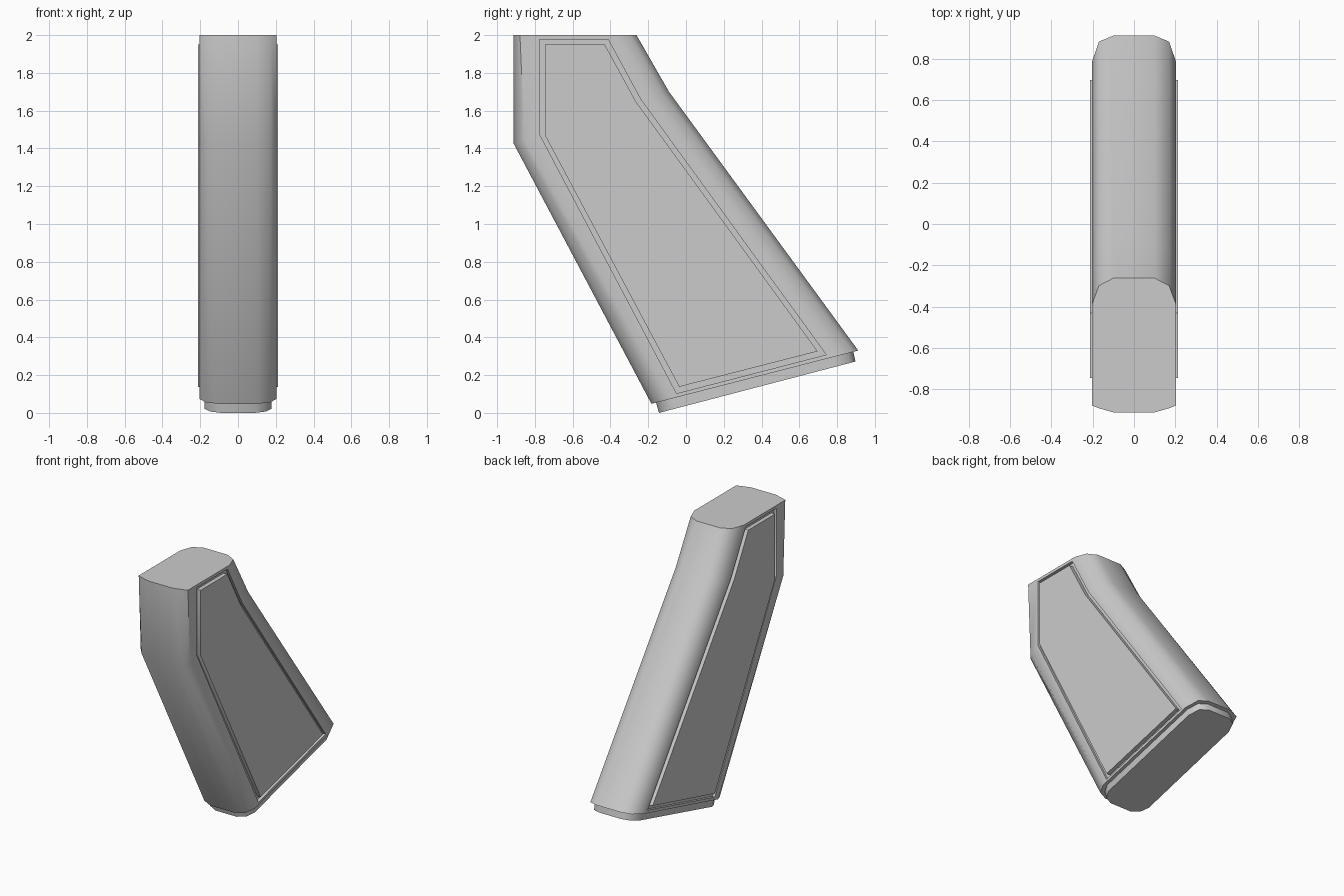
import bpy, bmesh, math
from mathutils import Vector

if "Cube" in bpy.data.objects:
    bpy.data.objects.remove(bpy.data.objects["Cube"])


def finish(bm, name, angle=53):
    bmesh.ops.recalc_face_normals(bm, faces=bm.faces)
    mesh = bpy.data.meshes.new(name)
    bm.to_mesh(mesh)
    bm.free()
    ob = bpy.data.objects.new(name, mesh)
    bpy.context.collection.objects.link(ob)
    bpy.ops.object.select_all(action='DESELECT')
    ob.select_set(True)
    bpy.context.view_layer.objects.active = ob
    bpy.ops.object.shade_smooth_by_angle(angle=math.radians(angle))
    return ob


def ring(bm, front, back, f_off, b_off, widths):
    """Rounded 12-point section running from front to back in the yz plane."""
    f, b = Vector(front), Vector(back)
    d = (b - f).normalized()
    pts = [f + d * o for o in (0, *f_off)] + [b - d * o for o in (*reversed(b_off), 0)]
    half = list(zip((*widths, *reversed(widths)), pts))
    loop = half + [(-x, p) for x, p in reversed(half)]
    return [bm.verts.new((x, p.x, p.y)) for x, p in loop]


def bridge(bm, a, b, skip=()):
    n = len(a)
    for i in range(n):
        if i not in skip:
            bm.faces.new((a[i], a[(i + 1) % n], b[(i + 1) % n], b[i]))


def outline(bm, pts, x):
    return [bm.verts.new((x, y, z)) for y, z in pts]


# Side recess and raised panel outlines (y, z), starting at top front
recess = [(-.775, 1.978), (-.413, 1.978), (-.24, 1.66), (.742, .308), (-.05, .103), (-.775, 1.475)]
panel = [(-.746, 1.95), (-.43, 1.95), (-.265, 1.648), (.697, .326), (-.036, .138), (-.746, 1.468)]
FLOOR, SIDE, PROUD = .183, .203, .213

# Grip body: three sections, with a sunken recess on each flat side
bm = bmesh.new()
w = (.1, .17, SIDE)
top = ring(bm, (-.912, 2), (-.262, 2), (.02, .033), (.037, .125), w)
mid = ring(bm, (-.912, 1.425), (-.09, 1.70), (.022, .06), (.035, .12), w)
bot = ring(bm, (-.183, .048), (.912, .33), (.03, .1), (.03, .13), w)
bridge(bm, top, mid, skip=(2, 8))
bridge(bm, mid, bot, skip=(2, 8))
bm.faces.new(top)
bm.faces.new(bot)
for s, f, b in ((1, 2, 3), (-1, 9, 8)):
    rim = [top[f], top[b], mid[b], bot[b], bot[f], mid[f]]
    edge = outline(bm, recess, s * SIDE)
    floor = outline(bm, recess, s * FLOOR)
    bridge(bm, rim, edge)
    bridge(bm, edge, floor)
    bm.faces.new(floor)
finish(bm, "grip_body")

# Raised side panels
for s, name in ((1, "side_panel_right"), (-1, "side_panel_left")):
    bm = bmesh.new()
    inner, outer = outline(bm, panel, s * FLOOR), outline(bm, panel, s * PROUD)
    bridge(bm, inner, outer)
    bm.faces.new(inner)
    bm.faces.new(outer)
    finish(bm, name, 30)

# Base plate stepped in under the grip
bm = bmesh.new()
w = (.09, .15, .178)
upper = ring(bm, (-.16, .06), (.885, .33), (.03, .09), (.03, .11), w)
lower = ring(bm, (-.143, 0), (.897, .272), (.03, .09), (.03, .11), w)
bridge(bm, upper, lower)
bm.faces.new(upper)
bm.faces.new(lower)
finish(bm, "base_plate")
